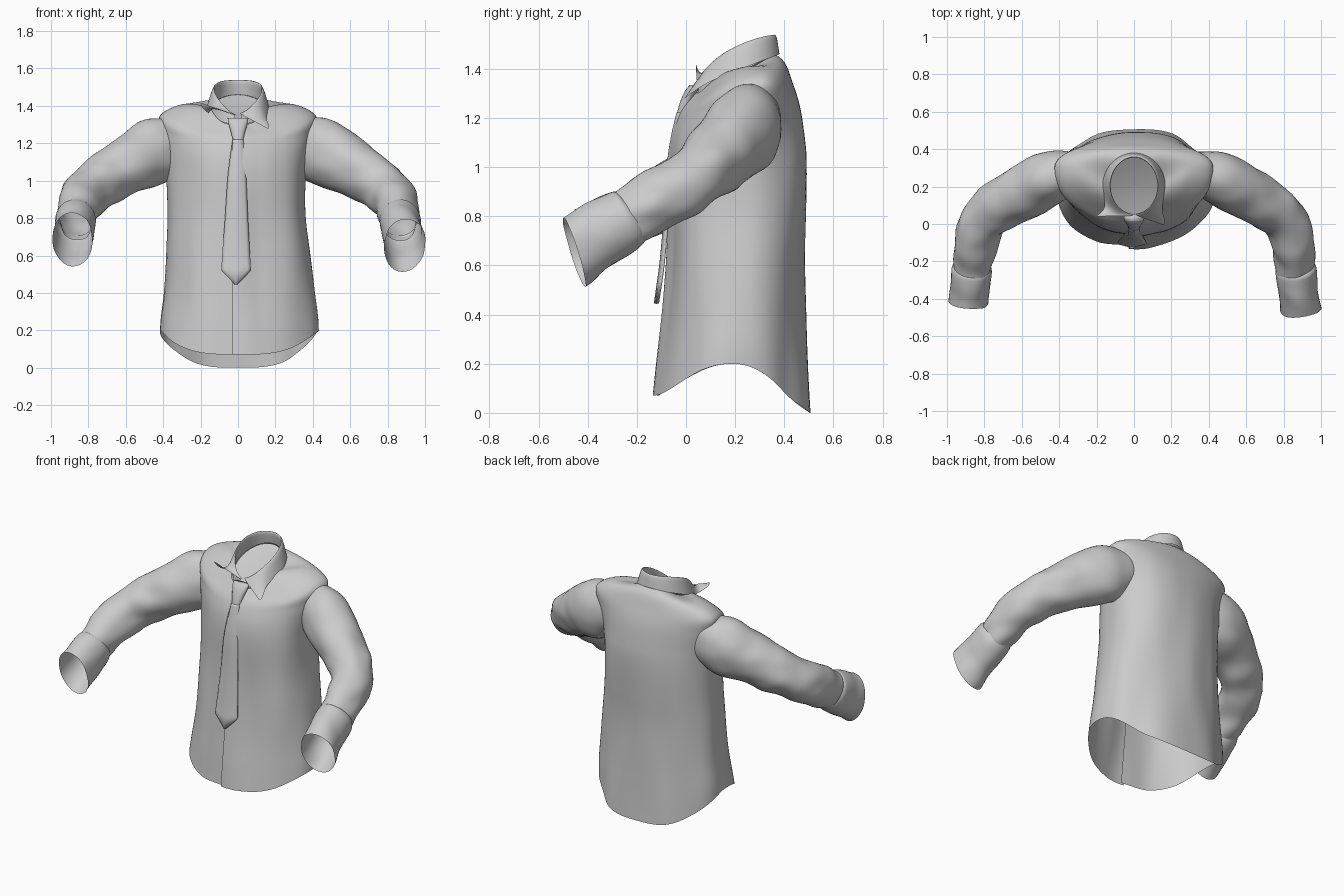
import bpy, bmesh
from math import sin, cos, pi
from mathutils import Vector, noise

if "Cube" in bpy.data.objects:
    bpy.data.objects.remove(bpy.data.objects["Cube"])

fabric = bpy.data.materials.new("grey_fabric")
fabric.use_nodes = True
fabric.diffuse_color = (0.6, 0.6, 0.6, 1)
fabric.node_tree.nodes["Principled BSDF"].inputs["Base Color"].default_value = (0.6, 0.6, 0.6, 1)


def spline(keys, steps):
    """Catmull-Rom interpolation of key tuples."""
    keys = [Vector(k) for k in keys]
    out = []
    for i in range(len(keys) - 1):
        p0, p1 = keys[max(i - 1, 0)], keys[i]
        p2, p3 = keys[i + 1], keys[min(i + 2, len(keys) - 1)]
        for k in range(steps):
            t = k / steps
            out.append(p1 + ((p2 - p0) * t + (2 * p0 - 5 * p1 + 4 * p2 - p3) * t * t
                             + (3 * p1 - p0 - 3 * p2 + p3) * t ** 3) * 0.5)
    return out + [keys[-1]]


def loft(name, rows, closed=True, caps=False, thickness=0):
    """Skin a list of equally long point rows."""
    bm = bmesh.new()
    grid = [[bm.verts.new(p) for p in row] for row in rows]
    n = len(grid[0])
    for a, b in zip(grid, grid[1:]):
        for j in range(n if closed else n - 1):
            k = (j + 1) % n
            bm.faces.new((a[j], a[k], b[k], b[j]))
    if caps:
        bm.faces.new(grid[0])
        bm.faces.new(grid[-1])
    bmesh.ops.recalc_face_normals(bm, faces=bm.faces)
    mesh = bpy.data.meshes.new(name)
    bm.to_mesh(mesh)
    bm.free()
    obj = bpy.data.objects.new(name, mesh)
    bpy.context.collection.objects.link(obj)
    mesh.materials.append(fabric)
    for face in mesh.polygons:
        face.use_smooth = True
    if thickness:
        mod = obj.modifiers.new("cloth_thickness", "SOLIDIFY")
        mod.thickness = thickness
        mod.offset = 0


def power(v, e):
    return abs(v) ** e * (1 if v >= 0 else -1)


# Shirt body: half width, y at front, side and back, then z at front, side and back
body_keys = [
    (.43, -.125, .19, .505, .07, .20, .00), (.425, -.11, .20, .495, .20, .28, .16),
    (.405, -.085, .21, .485, .40, .42, .38), (.385, -.068, .22, .48, .60, .60, .60),
    (.37, -.06, .23, .485, .80, .80, .80), (.375, -.055, .24, .485, 1.0, 1.0, 1.0),
    (.39, -.04, .255, .475, 1.12, 1.13, 1.13), (.41, -.015, .28, .46, 1.20, 1.25, 1.25),
    (.415, .005, .30, .435, 1.24, 1.35, 1.34), (.29, .025, .29, .405, 1.27, 1.41, 1.42),
    (.15, .045, .205, .365, 1.30, 1.395, 1.46)]
rows = []
for hw, yf, ym, yb, zf, zs, zb in spline(body_keys, 6):
    row = []
    for j in range(97):
        a = -0.06 + (2 * pi + 0.06) * j / 96
        s, c = sin(a), cos(a)
        y_end, z_end = (yf, zf) if c > 0 else (yb, zb)
        p = Vector((hw * power(s, .93), ym + (y_end - ym) * abs(c) ** .93,
                    zs + (z_end - zs) * (1 - abs(s) ** 3)))
        # long hanging folds, fading out at the shoulders
        fold = noise.noise(Vector((p.x * 5, p.y * 5, p.z * 1.5 + 3))) * .022
        fold *= min(1, max(0, (1.4 - p.z) * 3))
        p += Vector((s, -c, 0)) * fold
        # the left front panel lies over the right one
        if a < .25:
            p.y -= .018 * (1 - max(a, 0) / .25)
        row.append(p)
    rows.append(row)
loft("shirt_body", rows, closed=False)


def tube(name, keys, side, steps=6, crease=0.0, shear=0.0):
    """Sleeve-like tube; keys hold x, y, z, side radius, upright radius."""
    pts = spline(keys, steps)
    rows = []
    for i, p in enumerate(pts):
        tan = (pts[min(i + 1, len(pts) - 1)].to_3d() - pts[max(i - 1, 0)].to_3d()).normalized()
        across = tan.cross(Vector((0, 0, 1))).normalized()
        up = across.cross(tan)
        f = i / (len(pts) - 1)
        row = []
        for j in range(40):
            a = 2 * pi * j / 40
            out = across * cos(a) * p[3] + up * sin(a) * p[4]
            q = p.to_3d() + out - tan * shear * f * sin(a)
            # irregular creases, strongest towards the wrist
            w = noise.noise(Vector((q.x * 7 + side, q.y * 7, q.z * 10)))
            q += out.normalized() * w * crease * (.4 + f)
            q.x *= side
            row.append(q)
        rows.append(row)
    loft(name, rows)


# Sleeves and turned-back cuffs, the left cuff a little longer and wider
sleeve_keys = [
    (.24, .29, 1.23, .08, .11), (.35, .275, 1.195, .115, .15), (.45, .245, 1.155, .142, .18),
    (.58, .175, 1.085, .143, .156), (.70, .11, 1.02, .133, .142),
    (.79, .035, .955, .125, .13), (.84, -.07, .89, .117, .128),
    (.86, -.18, .83, .108, .12), (.865, -.27, .775, .095, .11)]
cuff_keys = [
    (.865, -.22, .80, .098, .11), (.867, -.245, .785, .11, .125),
    (.873, -.31, .75, .11, .13), (.878, -.37, .715, .107, .135)]
cuff_ends = {1: (.89, -.455, .655, .113, .14), -1: (.882, -.42, .685, .108, .14)}
for label, side in (("left", 1), ("right", -1)):
    tube(label + "_sleeve", sleeve_keys, side, crease=.015)
    tube(label + "_cuff", cuff_keys + [cuff_ends[side]], side, steps=4, crease=.008, shear=.045)


# Collar: stand, fold and leaf, with the right point lifted
def collar_column(a):
    s, c = sin(a), cos(a)
    w = max(0, c) ** 4
    tip = Vector((.14, -.03, -.045)) if s > 0 else Vector((-.18, .02, .10))
    stand = Vector((.143 * s, .205 - .16 * c, 1.38 - .08 * c))
    fold_z = 1.455 - .075 * c - .03 * w + .025 * s * s
    inner = Vector((.125 * s, .205 - .15 * c, fold_z))
    outer = Vector((.138 * s, .205 - .163 * c, fold_z))
    leaf = Vector((.168 * s, .20 - .18 * c, 1.39 - .07 * c)) + tip * w
    return spline((stand, inner, outer, leaf), 4)


loft("collar", [collar_column(.15 + (2 * pi - .3) * i / 56) for i in range(57)], closed=False)

# Lining that closes the neck opening
loft("neck_lining",
     [[(.14 * r * sin(2 * pi * j / 32), .205 - .155 * r * cos(2 * pi * j / 32),
        1.38 - .08 * r * cos(2 * pi * j / 32) - .015 * (1 - r * r)) for j in range(32)]
      for r in (1, .7, .4, .002)])

# Tie blade: z, x, y, half width
blade_keys = [
    (1.22, 0, -.022, .026), (1.12, -.003, -.045, .038), (1.0, -.006, -.062, .049),
    (.8, -.008, -.074, .060), (.62, -.01, -.09, .072), (.52, -.01, -.103, .078)]
blade = spline(blade_keys, 5) + [Vector((.445, -.01, -.114, .003))]
loft("tie_blade",
     [[(x + hw * k / 4, y - .012 * (1 - (k / 4) ** 2), z) for k in range(-4, 5)]
      for z, x, y, hw in blade], closed=False, thickness=.01)

# Tie knot: z, y, half width, half depth
knot_keys = [(1.335, .035, .055, .018), (1.31, .022, .052, .026),
             (1.26, .0, .038, .026), (1.205, -.022, .026, .018)]
loft("tie_knot",
     [[(hw * cos(2 * pi * j / 20), y + d * sin(2 * pi * j / 20), z) for j in range(20)]
      for z, y, hw, d in spline(knot_keys, 4)], caps=True)
